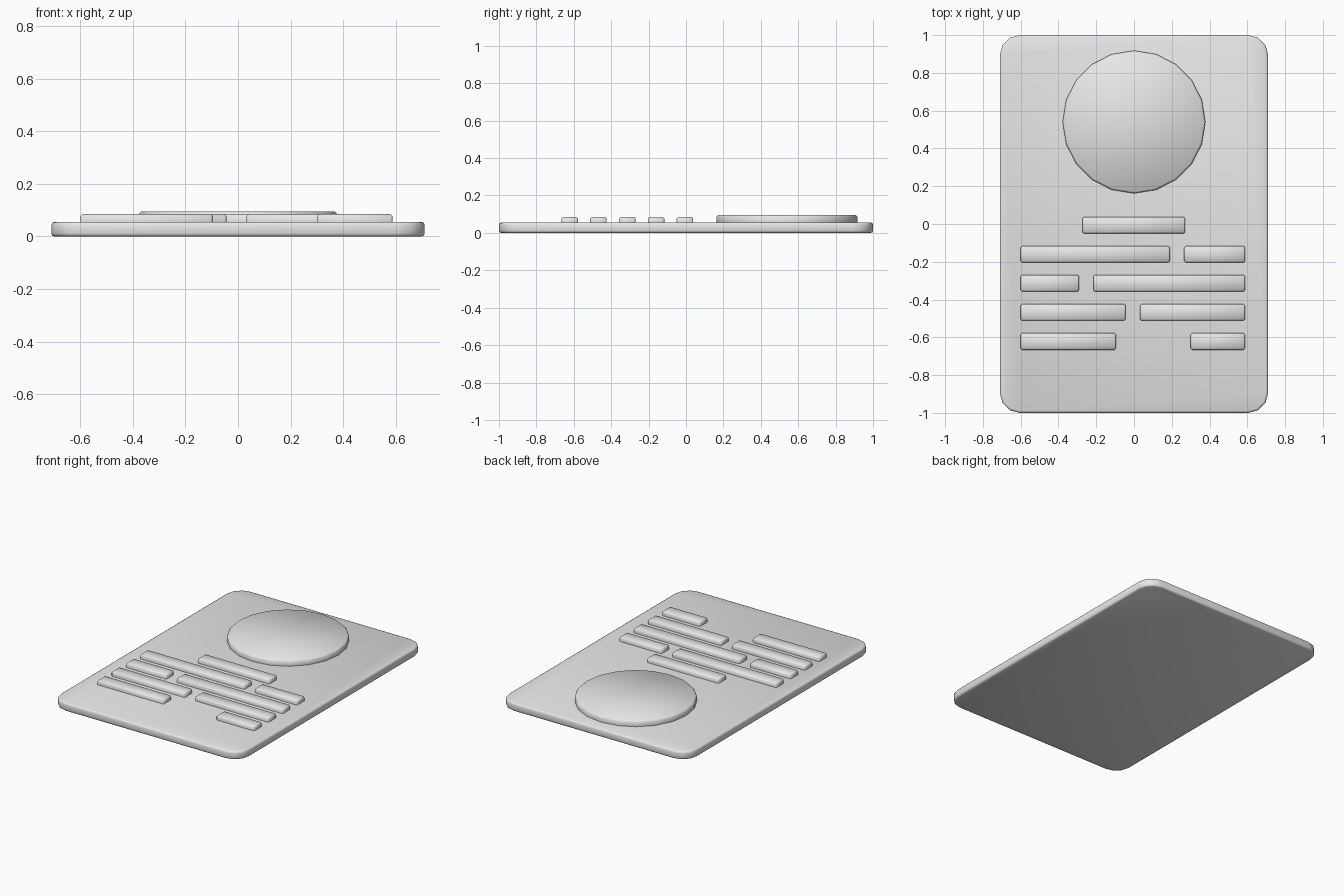
import bpy
import bmesh
import math

cube = bpy.data.objects.get("Cube")
if cube:
    bpy.data.objects.remove(cube, do_unlink=True)

# Single plain grey for the whole tablet
GREY = (0.8, 0.8, 0.8, 1.0)
grey = bpy.data.materials.new("plain_grey")
grey.use_nodes = True
grey.diffuse_color = GREY
grey.node_tree.nodes["Principled BSDF"].inputs["Base Color"].default_value = GREY


def rounded_rect(half_x, half_y, radius, steps):
    """Counter-clockwise outline of a rectangle with rounded corners."""
    points = []
    for i, (sx, sy) in enumerate([(1, 1), (-1, 1), (-1, -1), (1, -1)]):
        for k in range(steps + 1):
            a = math.radians(90) * (i + k / steps)
            points.append((sx * (half_x - radius) + radius * math.cos(a),
                           sy * (half_y - radius) + radius * math.sin(a)))
    return points


def slab(name, outline, bottom, top, bevel, segments):
    """Extrude an outline upward and soften its sharp edges."""
    bm = bmesh.new()
    face = bm.faces.new([bm.verts.new((x, y, bottom)) for x, y in outline])
    ext = bmesh.ops.extrude_face_region(bm, geom=[face], use_keep_orig=True)
    lifted = [g for g in ext["geom"] if isinstance(g, bmesh.types.BMVert)]
    bmesh.ops.translate(bm, verts=lifted, vec=(0, 0, top - bottom))
    bmesh.ops.recalc_face_normals(bm, faces=bm.faces[:])
    sharp = [e for e in bm.edges if e.calc_face_angle(0) > math.radians(60)]
    bmesh.ops.bevel(bm, geom=sharp, offset=bevel, segments=segments,
                    profile=0.5, affect="EDGES", clamp_overlap=True)
    mesh = bpy.data.meshes.new(name)
    bm.to_mesh(mesh)
    bm.free()
    mesh.materials.append(grey)
    obj = bpy.data.objects.new(name, mesh)
    bpy.context.collection.objects.link(obj)
    bpy.ops.object.select_all(action="DESELECT")
    obj.select_set(True)
    bpy.context.view_layer.objects.active = obj
    bpy.ops.object.shade_smooth_by_angle(angle=math.radians(50))
    return obj


# Card with rounded corners
CARD_TOP = 0.056
slab("card", rounded_rect(0.71, 1.0, 0.105, 3), 0, CARD_TOP, 0.012, 2)

# Round raised disc
SIDES = 20
disc = [(0.378 * math.cos(math.tau * i / SIDES),
         0.54 + 0.378 * math.sin(math.tau * i / SIDES)) for i in range(SIDES)]
slab("round_disc", disc, 0.03, 0.096, 0.01, 1)

# Rows of raised bars, from the title line downward: (left end, right end)
LEFT, RIGHT = -0.6, 0.588
rows = [
    [(-0.273, 0.271)],
    [(LEFT, 0.19), (0.266, RIGHT)],
    [(LEFT, -0.291), (-0.215, RIGHT)],
    [(LEFT, -0.044), (0.032, RIGHT)],
    [(LEFT, -0.096), (0.3, RIGHT)],
]
for r, row in enumerate(rows):
    y = -0.006 - 0.154 * r
    for c, (x0, x1) in enumerate(row):
        corners = [(x0, y - 0.044), (x1, y - 0.044),
                   (x1, y + 0.044), (x0, y + 0.044)]
        slab(f"text_bar_{r + 1}_{c + 1}", corners, 0.03, 0.085, 0.008, 1)
